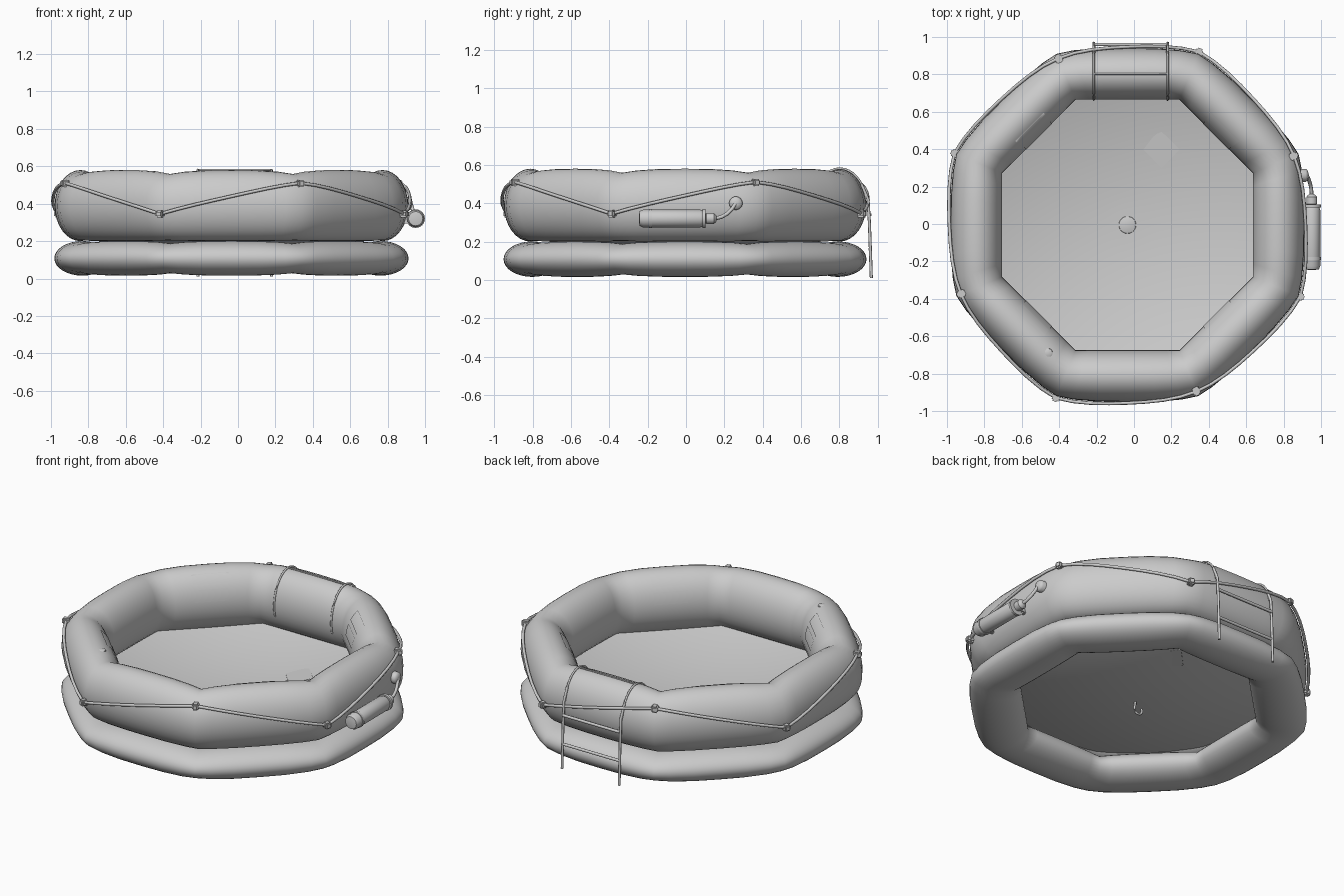
import bpy, bmesh, math
from mathutils import Vector, Matrix

if "Cube" in bpy.data.objects:
    bpy.data.objects.remove(bpy.data.objects["Cube"])

CENTRE = Vector((-0.035, -0.005, 0))
SLOPE = math.tan(math.pi / 8)

grey = bpy.data.materials.new("plain grey")
grey.use_nodes = True
grey.diffuse_color = (0.6, 0.6, 0.6, 1)
grey.node_tree.nodes["Principled BSDF"].inputs["Base Color"].default_value = (0.6, 0.6, 0.6, 1)


def finish(name, bm, angle=50):
    bmesh.ops.recalc_face_normals(bm, faces=bm.faces)
    mesh = bpy.data.meshes.new(name)
    bm.to_mesh(mesh)
    bm.free()
    mesh.materials.append(grey)
    obj = bpy.data.objects.new(name, mesh)
    bpy.context.collection.objects.link(obj)
    bpy.ops.object.select_all(action="DESELECT")
    obj.select_set(True)
    bpy.context.view_layer.objects.active = obj
    bpy.ops.object.shade_smooth_by_angle(angle=math.radians(angle))


def on_tube(tube, side, t, phi, lift=0.0):
    """Point on an inflated octagon: t runs -1..1 along a side, phi around the section."""
    apothem, rx, rz, zc, pinch, sag = tube
    squeeze = pinch * abs(t) ** 3
    out = apothem - squeeze + (rx - squeeze + lift) * math.cos(phi)
    z = zc - sag * squeeze + (rz - 0.8 * squeeze + lift) * math.sin(phi)
    a = side * math.pi / 4
    d, s = Vector((math.cos(a), math.sin(a), 0)), Vector((-math.sin(a), math.cos(a), 0))
    return CENTRE + d * out + s * (out * SLOPE * t) + Vector((0, 0, z))


def skin(bm, rows, wrap_u, wrap_v):
    grid = [[bm.verts.new(p) for p in row] for row in rows]
    n, m = len(grid), len(grid[0])
    for i in range(n if wrap_u else n - 1):
        for j in range(m if wrap_v else m - 1):
            k, l = (i + 1) % n, (j + 1) % m
            bm.faces.new((grid[i][j], grid[k][j], grid[k][l], grid[i][l]))
    return grid


def ring_tube(name, tube):
    bm = bmesh.new()
    steps = (-1, -0.75, -0.4, 0, 0.4, 0.75)
    rows = [[on_tube(tube, s, t, j * math.tau / 32) for j in range(32)]
            for s in range(8) for t in steps]
    skin(bm, rows, True, True)
    finish(name, bm, 60)


def cord(name, points, radius, closed=False, sides=8):
    """Round cord swept along a path."""
    bm = bmesh.new()
    pts = [Vector(p) for p in points]
    n, rows = len(pts), []
    for i, p in enumerate(pts):
        a = pts[i - 1] if closed or i else p
        b = pts[(i + 1) % n] if closed or i < n - 1 else p
        d = (b - a).normalized()
        ref = Vector((0, 0, 1)) if abs(d.z) < 0.9 else Vector((1, 0, 0))
        u = d.cross(ref).normalized()
        v = d.cross(u)
        rows.append([p + radius * (u * math.cos(q) + v * math.sin(q))
                     for q in (k * math.tau / sides for k in range(sides))])
    grid = skin(bm, rows, closed, True)
    if not closed:
        bm.faces.new(grid[0])
        bm.faces.new(grid[-1])
    finish(name, bm)


def lathe(name, profile, origin, axis, sides=24):
    """Turned part: profile lists (radius, distance along the axis)."""
    bm = bmesh.new()
    rot = Vector((0, 0, 1)).rotation_difference(Vector(axis)).to_matrix()
    rows = [[Vector(origin) + rot @ Vector((r * math.cos(q), r * math.sin(q), h))
             for q in (k * math.tau / sides for k in range(sides))] for r, h in profile]
    grid = skin(bm, rows, False, True)
    bm.faces.new(grid[0])
    bm.faces.new(grid[-1])
    finish(name, bm, 40)


def box(name, origin, size, angle=0.0, tilt=0.0):
    bm = bmesh.new()
    bmesh.ops.create_cube(bm, size=1, matrix=Matrix.Translation(origin)
                          @ Matrix.Rotation(angle, 4, "Z") @ Matrix.Rotation(tilt, 4, "Y")
                          @ Matrix.Diagonal((*size, 1)))
    bmesh.ops.bevel(bm, geom=bm.edges[:], offset=min(size) * 0.2, segments=2, affect="EDGES")
    finish(name, bm, 40)


def patch(name, side, t0, t1, phi0, phi1):
    """Thin pad glued to the upper tube."""
    bm = bmesh.new()
    rows = [[on_tube(UPPER, side, t0 + (t1 - t0) * i / 6,
                     math.radians(phi0 + (phi1 - phi0) * j / 8), 0.003)
             for j in range(9)] for i in range(7)]
    skin(bm, rows, False, False)
    bmesh.ops.solidify(bm, geom=bm.faces[:], thickness=0.005)
    finish(name, bm, 40)


# Two stacked inflated tubes, pinched at the corners
UPPER = (0.8075, 0.1375, 0.19, 0.39, 0.015, 0.6)
LOWER = (0.797, 0.15, 0.0925, 0.108, 0.016, 0)
ring_tube("upper_tube", UPPER)
ring_tube("lower_tube", LOWER)


# Sagging floor sheet with centre boss, pocket plate and hook below
def floor_height(r):
    return 0.11 + 0.13 * (r / 0.82) ** 2


radii = [0.82 * k / 10 for k in range(1, 11)]
lathe("floor", [(r, floor_height(r)) for r in radii]
      + [(r, floor_height(r) - 0.008) for r in reversed(radii)], CENTRE, (0, 0, 1), 40)
lathe("floor_boss", [(0.05, 0.105), (0.045, 0.114), (0.025, 0.119), (0.005, 0.12)],
      CENTRE, (0, 0, 1))
box("floor_plate", (0.125, 0.42, floor_height(0.455)), (0.14, 0.2, 0.008), math.pi / 4, -0.16)
cord("floor_hook", [CENTRE + Vector((0.028 * math.cos(q), 0, 0.06 + 0.028 * math.sin(q)))
                    for q in (math.radians(150 + 24 * k) for k in range(11))]
     + [CENTRE + Vector((0.02, 0, 0.108))], 0.007)

# Pads on the tube and an inflation valve
for side in (1, 3, 5, 7):
    patch("tube_pad_upper", side, -0.35, 0.35, 118, 142)
    patch("tube_pad_lower", side, -0.35, 0.35, 150, 172)
lathe("tube_valve", [(0.026, 0), (0.024, 0.01), (0.016, 0.014)], (-0.46, -0.69, 0.561), (0, 0, 1))

# Grab line zigzagging between clips at the corners
HEIGHTS = (-11, 43)
line = []
for side in range(8):
    start, end = HEIGHTS[side % 2], HEIGHTS[1 - side % 2]
    for k in range(8):
        f = k / 8
        level = ((1 - f) * math.sin(math.radians(start)) + f * math.sin(math.radians(end)))
        line.append(on_tube(UPPER, side, -1 + 2 * f, math.asin(level), 0.012))
    clip = on_tube(UPPER, side, -1, math.radians(start), 0.008)
    box("line_clip", clip, (0.05, 0.038, 0.038), (side - 0.5) * math.pi / 4)
cord("grab_line", line, 0.009, True)

# Boarding ladder: webbing over the back tube hanging to the ground, with rungs
RAILS = (-0.215, 0.18)


def ladder_point(x, phi):
    a = math.radians(phi)
    return Vector((x, CENTRE.y + UPPER[0] + (UPPER[1] + 0.001) * math.cos(a),
                   UPPER[3] + (UPPER[2] + 0.001) * math.sin(a)))


for x in RAILS:
    cord("ladder_strap", [ladder_point(x, 200 - 10 * k) for k in range(20)], 0.006)
    cord("ladder_rail", [ladder_point(x, 35), (x, 0.95, 0.42), (x, 0.957, 0.3),
                         (x, 0.962, 0.16), (x, 0.967, 0.01)], 0.008)
cord("ladder_strap_rung", [ladder_point(x, 90) for x in RAILS], 0.005)
for z in (0.16, 0.34):
    cord("ladder_rung", [(x, 0.96, z) for x in RAILS], 0.009)

# Gas bottle on the left side with straps, valve, hose and fitting
bottle = Vector((0.95, 0, 0.32))
lathe("gas_bottle", [(0.02, -0.245), (0.038, -0.242), (0.046, -0.225), (0.046, 0.075),
                     (0.038, 0.095), (0.022, 0.105)], bottle, (0, 1, 0))
for y in (-0.185, 0.095):
    lathe("bottle_strap", [(0.04, y - 0.008), (0.05, y - 0.008), (0.05, y + 0.008),
                           (0.04, y + 0.008)], bottle, (0, 1, 0))
    box("bottle_mount", (0.905, y, 0.32), (0.05, 0.03, 0.05))
lathe("bottle_valve", [(0.02, 0.1), (0.029, 0.108), (0.029, 0.145), (0.02, 0.155),
                       (0.012, 0.16)], bottle, (0, 1, 0))
cord("gas_hose", [(0.95, 0.15, 0.32), (0.948, 0.185, 0.328), (0.942, 0.215, 0.345),
                  (0.934, 0.24, 0.37), (0.925, 0.26, 0.4)], 0.01)
lathe("hose_fitting", [(0.035, -0.03), (0.035, 0.008), (0.028, 0.018), (0.01, 0.023)],
      (0.91, 0.26, 0.4), (1, 0, 0))
